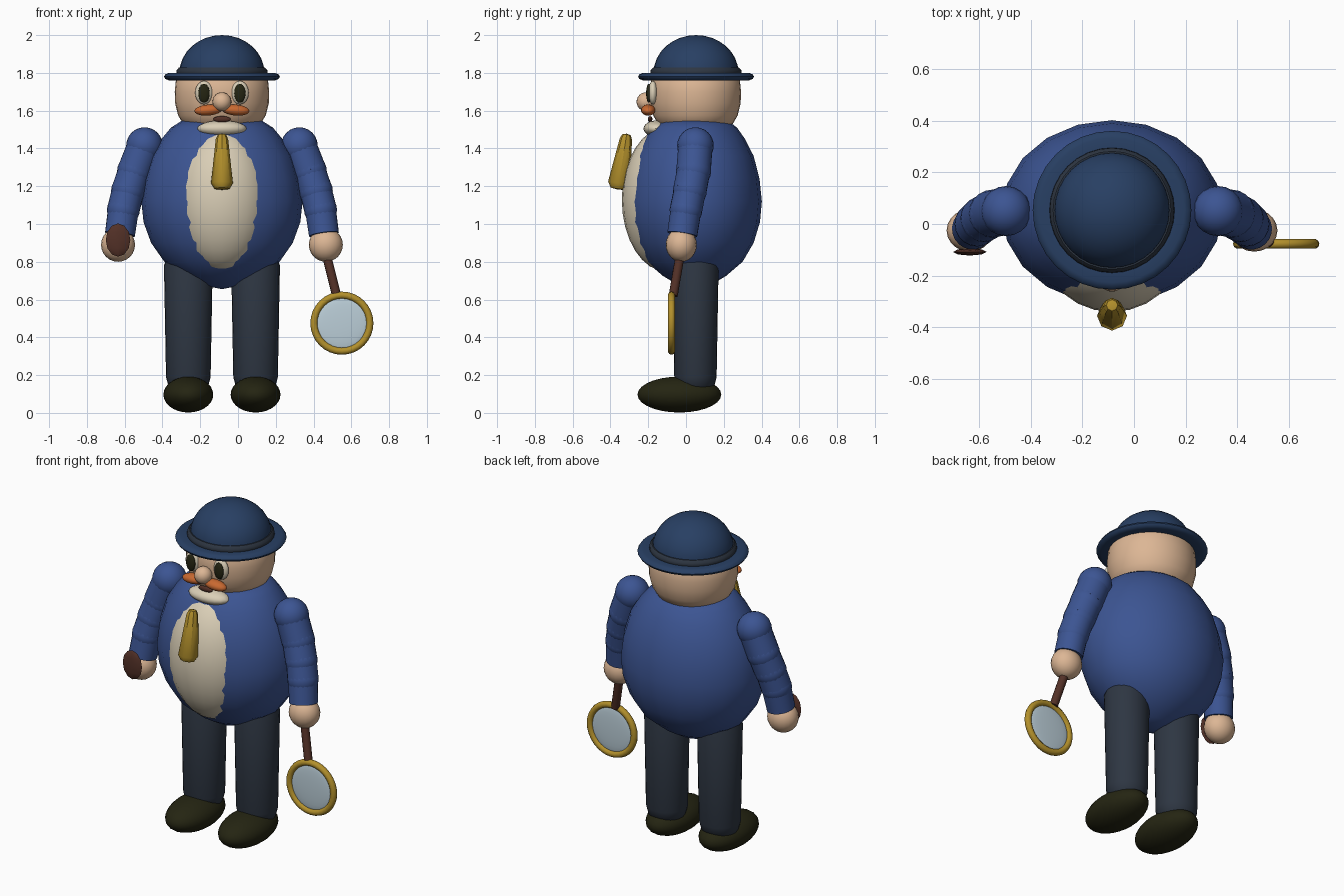
import bpy, bmesh, math
from mathutils import Vector, Matrix

if "Cube" in bpy.data.objects:
    bpy.data.objects.remove(bpy.data.objects["Cube"])

CX = -0.085          # symmetry plane of the figure


def mat(name, r, g, b):
    m = bpy.data.materials.new(name)
    m.diffuse_color = (r, g, b, 1)
    m.use_nodes = True
    m.node_tree.nodes["Principled BSDF"].inputs["Base Color"].default_value = m.diffuse_color
    return m


BLUE = mat("jacket blue", .045, .09, .29)
NAVY = mat("hat navy", .021, .05, .125)
SKIN = mat("skin", .72, .47, .30)
CREAM = mat("cream", .70, .62, .47)
SLATE = mat("trouser slate", .027, .037, .055)
GOLD = mat("gold", .45, .28, .025)
ORANGE = mat("moustache orange", .58, .14, .03)
BROWN = mat("dark brown", .085, .03, .02)
OLIVE = mat("dark olive", .018, .018, .006)
GLASS = mat("pale glass", .50, .62, .69)


def finish(name, bm, material, smooth=True):
    bmesh.ops.recalc_face_normals(bm, faces=bm.faces)
    me = bpy.data.meshes.new(name)
    bm.to_mesh(me)
    bm.free()
    me.materials.append(material)
    ob = bpy.data.objects.new(name, me)
    bpy.context.collection.objects.link(ob)
    if smooth:
        bpy.ops.object.select_all(action='DESELECT')
        ob.select_set(True)
        bpy.context.view_layer.objects.active = ob
        bpy.ops.object.shade_smooth_by_angle(angle=math.radians(40))
    return ob


def ellipsoid(name, c, r, material, seg=20, rings=12, tilt=0, smooth=True):
    bm = bmesh.new()
    m = Matrix.Translation(c) @ Matrix.Rotation(tilt, 4, 'Y') @ Matrix.Diagonal((*r, 1))
    bmesh.ops.create_uvsphere(bm, u_segments=seg, v_segments=rings, radius=1, matrix=m)
    return finish(name, bm, material, smooth)


def lathe(name, profile, c, material, seg=32, sy=1, rot=None, smooth=True):
    """Revolve (radius, z) points about z, then rotate and move."""
    bm = bmesh.new()
    vs = [bm.verts.new((r, 0, z)) for r, z in profile]
    es = [bm.edges.new(p) for p in zip(vs, vs[1:])]
    bmesh.ops.spin(bm, geom=vs + es, cent=(0, 0, 0), axis=(0, 0, 1),
                   angle=math.tau, steps=seg, use_duplicate=False)
    bmesh.ops.remove_doubles(bm, verts=bm.verts, dist=1e-5)
    m = Matrix.Translation(c) @ (rot or Matrix()) @ Matrix.Diagonal((1, sy, 1, 1))
    bmesh.ops.transform(bm, matrix=m, verts=bm.verts)
    return finish(name, bm, material, smooth)


def rod(name, a, b, ra, rb, material, seg=16):
    a, b = Vector(a), Vector(b)
    d = b - a
    rot = d.to_track_quat('Z', 'Y').to_matrix().to_4x4()
    return lathe(name, [(0, 0), (ra, 0), (rb, d.length), (0, d.length)], a,
                 material, seg, rot=rot)


# Torso: round barrel with a flat top
lathe("torso", [(0, .655), (.10, .675), (.20, .725), (.305, .80), (.375, .90),
                (.415, 1.01), (.427, 1.12), (.412, 1.24), (.375, 1.36),
                (.32, 1.45), (.27, 1.51), (.215, 1.545), (0, 1.55)],
      (CX, .045, 0), BLUE, 20, .835)
ellipsoid("shirt_front", (CX, -.10, 1.13), (.265, .24, .383), CREAM, 24, 16)
ellipsoid("collar", (CX, -.155, 1.505), (.13, .07, .043), CREAM)

# Tie: faceted club leaning forward at the bottom
lathe("tie", [(0, -.15), (.04, -.145), (.058, -.115), (.033, .12), (.022, .145), (0, .15)],
      (CX, -.337, 1.33), GOLD, 8, rot=Matrix.Rotation(math.radians(-9), 4, 'X'))

# Head and face
lathe("head", [(0, 1.50), (.16, 1.50), (.205, 1.53), (.232, 1.575), (.248, 1.64),
               (.25, 1.70), (.244, 1.76), (.225, 1.79), (.16, 1.84), (0, 1.87)],
      (CX, .05, 0), SKIN, 32, .965)
ellipsoid("nose", (CX, -.212, 1.647), (.05, .05, .05), SKIN)
ellipsoid("mouth", (CX, -.19, 1.555), (.047, .012, .016), BROWN)
for s, side in ((-1, "left"), (1, "right")):
    ellipsoid("eye_" + side, (CX + s * .095, -.175, 1.695), (.047, .025, .062), CREAM)
    ellipsoid("pupil_" + side, (CX + s * .095, -.197, 1.692), (.03, .014, .05), OLIVE)
    ellipsoid("moustache_" + side, (CX + s * .073, -.20, 1.603), (.073, .038, .029),
              ORANGE, tilt=s * .08)

# Bowler hat
hat = (CX, .053, 0)
lathe("hat_brim", [(.22, 1.765), (.28, 1.76), (.30, 1.768), (.307, 1.78), (.30, 1.792),
                   (.28, 1.80), (.22, 1.795), (.22, 1.765)], hat, NAVY, 32)
lathe("hat_band", [(.21, 1.785), (.235, 1.785), (.242, 1.80), (.24, 1.815), (.228, 1.828),
                   (.20, 1.828), (.21, 1.785)], hat, SLATE, 32)
dome = [(.225 * math.cos(t * math.pi / 16), 1.80 + .2 * math.sin(t * math.pi / 16))
        for t in range(8)]
lathe("hat_crown", dome + [(0, 2.0)], hat, NAVY, 32)

# Arms: chain of tapered sleeve segments, ending in round hands
arm = [(.41, .05, 1.415), (.462, .04, 1.28), (.497, .02, 1.175),
       (.522, 0, 1.075), (.54, -.02, .945)]
radii = [.095, .092, .089, .086, .080]
legs = [(.175, .05)]
for s, side in ((-1, "left"), (1, "right")):
    pts = [(CX + s * x, y, z) for x, y, z in arm]
    ellipsoid("shoulder_" + side, pts[0], (.097, .097, .097), BLUE)
    for i in range(4):
        rod(f"sleeve_{side}_{i + 1}", pts[i], pts[i + 1], radii[i] - .004,
            radii[i + 1], BLUE, 20)
        if i < 3:
            r = radii[i + 1] + .001
            ellipsoid(f"sleeve_joint_{side}_{i + 1}", pts[i + 1], (r, r, r), BLUE)
    ellipsoid("hand_" + side, (CX + s * .55, -.025, .89), (.09, .082, .09), SKIN)

    # Leg and shoe
    lathe("leg_" + side, [(0, .10), (.07, .11), (.105, .14), (.118, .19), (.129, .78),
                          (.10, .86), (0, .88)],
          (CX + s * .178, .05, 0), SLATE, 24, .95)
    ellipsoid("shoe_" + side, (CX + s * .178, -.035, .097), (.132, .222, .095), OLIVE, 24, 14)

# Magnifying glass in one hand
rod("magnifier_handle", (.46, -.025, .87), (.522, -.068, .62), .024, .024, BROWN, 12)
turn = Matrix.Rotation(math.pi / 2, 4, 'X')
ring = [(.148 + .019 * math.cos(k * math.pi / 5), .019 * math.sin(k * math.pi / 5))
        for k in range(11)]
lathe("magnifier_rim", ring, (.55, -.077, .475), GOLD, 32, rot=turn)
ellipsoid("magnifier_lens", (.55, -.077, .475), (.138, .012, .138), GLASS, 24, 12)

# Flat dark disc held in the other hand
ellipsoid("held_disc", (-.635, -.108, .915), (.065, .014, .088), BROWN, 8, 6)
